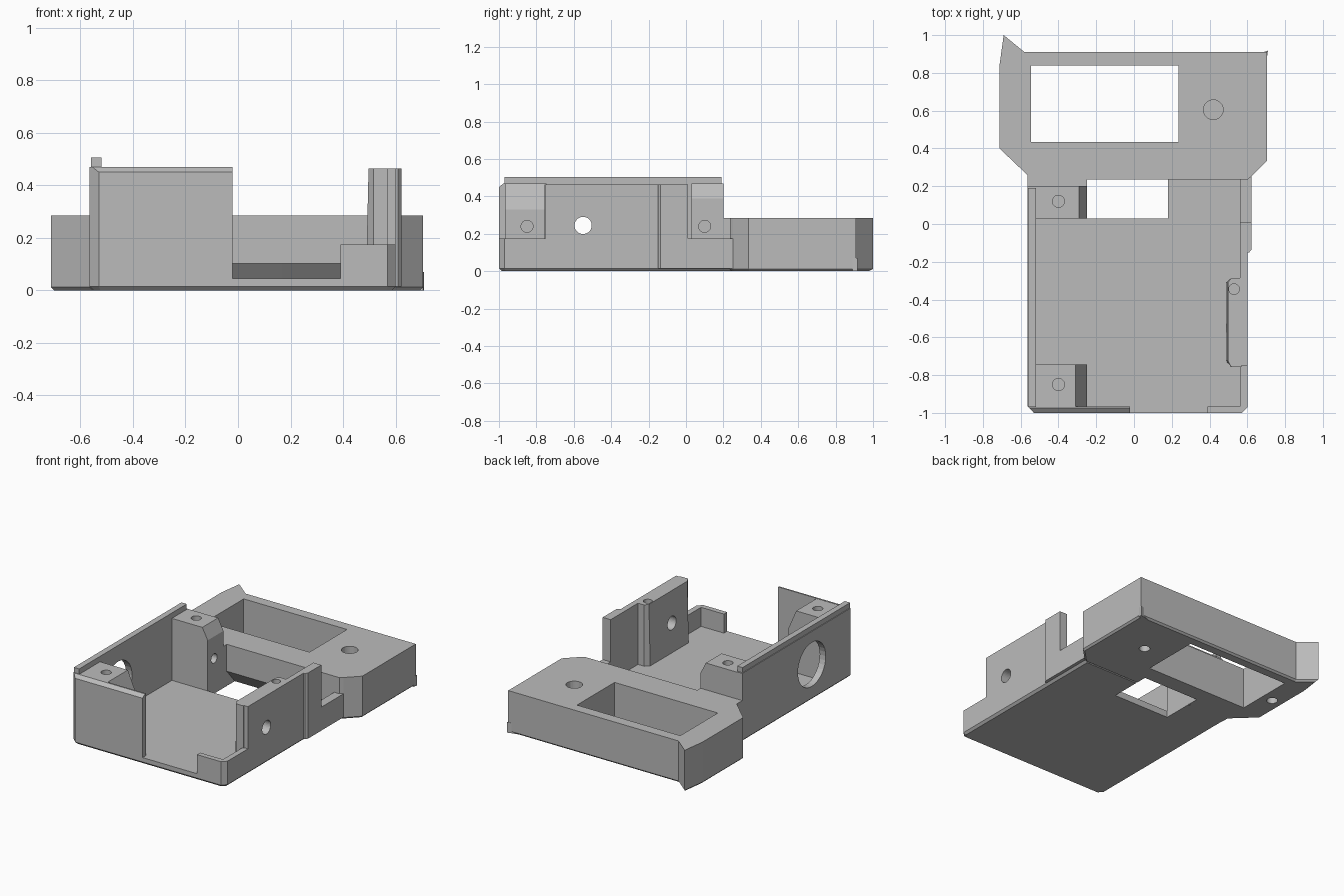
import bpy, bmesh, math
from mathutils import Vector

cube = bpy.data.objects.get("Cube")
if cube:
    bpy.data.objects.remove(cube, do_unlink=True)

grey = bpy.data.materials.new("plain grey")
grey.use_nodes = True
grey.diffuse_color = (0.5, 0.5, 0.5, 1)
grey.node_tree.nodes["Principled BSDF"].inputs["Base Color"].default_value = (0.5, 0.5, 0.5, 1)


def prism(name, pts, lo, hi, axis="z", chamfer=0):
    """Extrude a 2D outline along an axis; chamfer the low rim if asked."""
    place = {"z": lambda a, b, h: (a, b, h),
             "x": lambda a, b, h: (h, a, b),
             "y": lambda a, b, h: (a, h, b)}[axis]
    bm = bmesh.new()
    base = bm.faces.new([bm.verts.new(place(a, b, lo)) for a, b in pts])
    rim = list(base.edges)
    ext = bmesh.ops.extrude_face_region(bm, geom=[base], use_keep_orig=True)
    shift = Vector(place(0, 0, hi - lo))
    for v in ext["geom"]:
        if isinstance(v, bmesh.types.BMVert):
            v.co += shift
    if chamfer:
        bmesh.ops.bevel(bm, geom=rim, offset=chamfer, segments=1, affect="EDGES")
    bmesh.ops.recalc_face_normals(bm, faces=bm.faces)
    me = bpy.data.meshes.new(name)
    bm.to_mesh(me)
    bm.free()
    me.materials.append(grey)
    ob = bpy.data.objects.new(name, me)
    bpy.context.collection.objects.link(ob)
    return ob


def box(name, x0, x1, y0, y1, z0, z1, chamfer=0):
    return prism(name, [(x0, y0), (x1, y0), (x1, y1), (x0, y1)], z0, z1, "z", chamfer)


def disc(a, b, r, lo, hi, axis="z"):
    ring = [(a + r * math.cos(t * math.pi / 16), b + r * math.sin(t * math.pi / 16))
            for t in range(32)]
    return prism("cutter", ring, lo, hi, axis)


def cut(ob, *cutters):
    for c in cutters:
        mod = ob.modifiers.new("cut", "BOOLEAN")
        mod.operation, mod.solver, mod.object = "DIFFERENCE", "EXACT", c
        bpy.context.view_layer.objects.active = ob
        bpy.ops.object.modifier_apply(modifier=mod.name)
        bpy.data.objects.remove(c, do_unlink=True)


# Floor tray with an opening beside the rear block
floor = prism("floor", [(-0.53, -1), (0.57, -1), (0.6, -0.97), (0.6, 0.25),
                        (-0.565, 0.25), (-0.565, -0.965)], 0, 0.045, chamfer=0.015)
cut(floor, box("cutter", -0.25, 0.18, 0.03, 0.4, -0.1, 0.1))

# Rear block with window, screw recesses and an undercut front
block = prism("rear_block", [(-0.565, 0.2), (-0.25, 0.2), (-0.25, 0.235), (0.6, 0.235),
                             (0.62, 0.25), (0.705, 0.335), (0.705, 0.91), (-0.58, 0.91),
                             (-0.69, 1), (-0.712, 0.84), (-0.712, 0.4), (-0.565, 0.26)],
              0, 0.285, chamfer=0.012)
cut(block,
    box("cutter", -0.545, 0.235, 0.435, 0.84, -0.1, 0.4),
    disc(0.42, 0.605, 0.052, 0.18, 0.4),
    disc(0.42, 0.605, 0.035, -0.1, 0.1),
    disc(-0.625, 0.62, 0.035, -0.1, 0.1),
    prism("cutter", [(0.19, -0.02), (0.34, -0.02), (0.232, 0.105), (0.19, 0.105)],
          -0.25, 0.18, "x"),
    prism("cutter", [(0.19, 0.045), (0.285, 0.045), (0.232, 0.105), (0.19, 0.105)],
          0.17, 0.56, "x"))
prism("corner_tab", [(0.64, 0.9), (0.705, 0.89), (0.709, 0.918), (0.69, 0.912)], 0, 0.07)

# Right wall with its lip and large round port
side = box("right_wall", -0.565, -0.52, -0.965, 0.2, 0.02, 0.47)
cut(side, disc(-0.55, 0.245, 0.15, -0.7, -0.4, "x"))
box("right_wall_lip", -0.56, -0.52, -0.97, 0.19, 0.46, 0.505)

# Front wall with sloped top edge and chamfered corner
front = prism("front_wall", [(-1, 0.015), (-0.965, 0.015), (-0.965, 0.47),
                             (-0.975, 0.47), (-1, 0.45)], -0.565, -0.02, "x")
cut(front, prism("cutter", [(-0.6, -1.1), (-0.43, -1.1), (-0.6, -0.93)], -0.1, 0.6))

# Screw bosses along the right wall
for name, y0, y1, x1, low, hy in (("front_boss", -0.97, -0.745, -0.25, 0.33, -0.85),
                                  ("rear_boss", 0.03, 0.2, -0.25, 0.39, 0.12)):
    slope = -0.31 if low < 0.35 else -0.29
    boss = prism(name, [(-0.53, 0.03), (x1, 0.03), (x1, low), (slope, 0.468), (-0.53, 0.468)],
                 y0, y1, "y")
    cut(boss, disc(-0.4, hy, 0.032, 0.3, 0.6),
        disc(hy - 0.02 if hy > 0 else hy, 0.24, 0.032, -0.33, -0.1, "x"))

# Left wall: low ends, tall middle with a thick pad
rail = prism("left_wall", [(-0.97, 0.02), (0.25, 0.02), (0.25, 0.175), (0.01, 0.175),
                           (0.01, 0.463), (-0.75, 0.463), (-0.75, 0.175), (-0.97, 0.175)],
             0.562, 0.6, "x")
cut(rail, disc(-0.55, 0.245, 0.046, 0.4, 0.7, "x"))
pad = prism("left_pad", [(0.57, -0.757), (0.515, -0.757), (0.487, -0.725), (0.487, -0.31),
                         (0.515, -0.285), (0.57, -0.285)], 0.03, 0.463)
for v in pad.data.vertices:
    if v.co.z > 0.4 and v.co.x < 0.5:
        v.co.x += 0.01
cut(pad, disc(-0.55, 0.245, 0.046, 0.4, 0.7, "x"), disc(0.53, -0.345, 0.028, 0.3, 0.6))

# Thickened outer strip on the left wall
prism("left_strip_tall", [(0.59, -0.15), (0.61, -0.15), (0.622, -0.135), (0.622, 0.01),
                          (0.59, 0.01)], 0.015, 0.463)
box("left_strip_low", 0.59, 0.622, 0, 0.255, 0.015, 0.175)

# Low front return wall
prism("front_return", [(0.39, -1), (0.57, -1), (0.6, -0.97), (0.6, -0.95), (0.565, -0.965),
                       (0.39, -0.965)], 0.015, 0.175)
